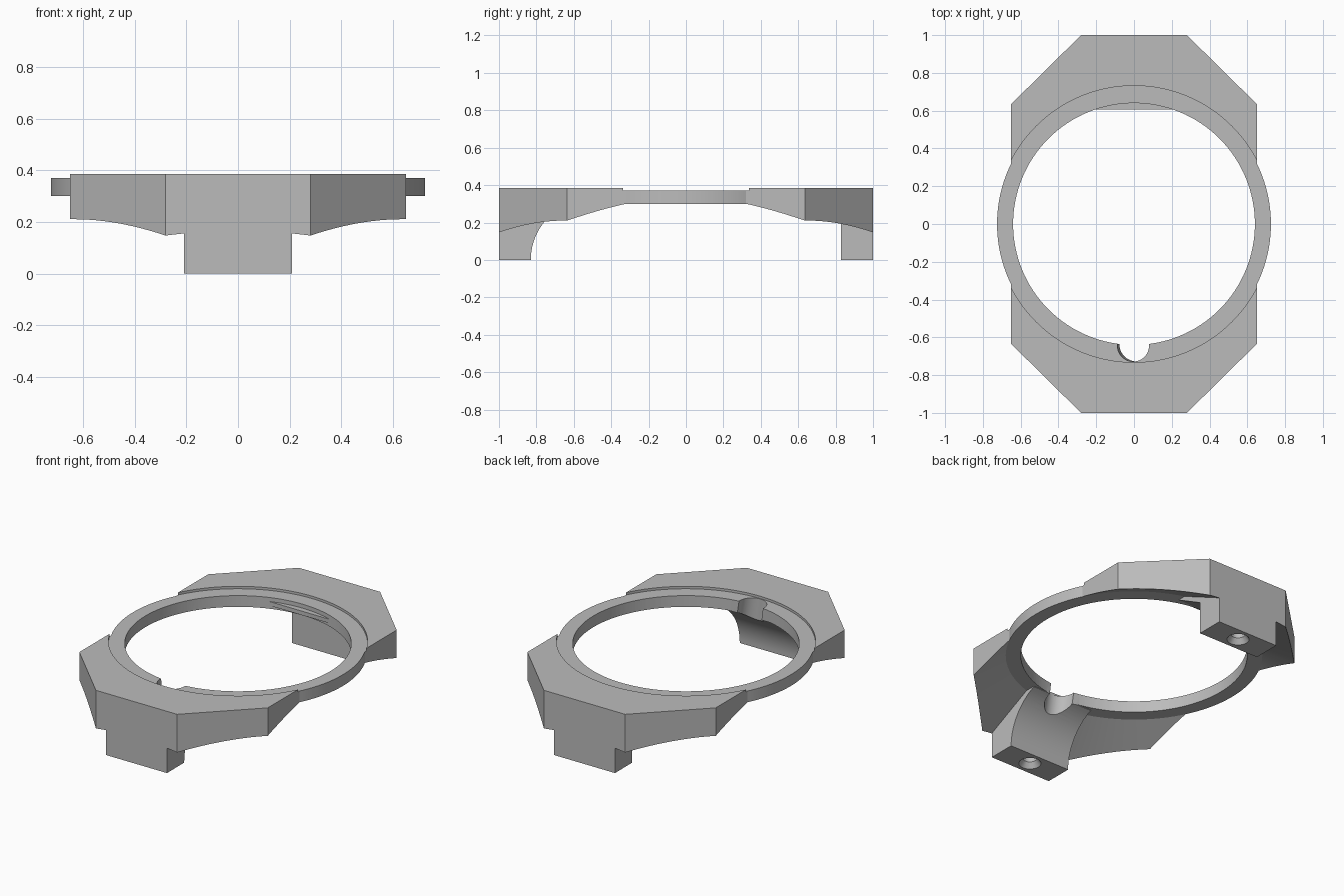
import bpy, bmesh, math
from mathutils import Matrix

if "Cube" in bpy.data.objects:
    bpy.data.objects.remove(bpy.data.objects["Cube"], do_unlink=True)

SEG = 128
grey = bpy.data.materials.new("plain grey")
grey.use_nodes = True
COLOUR = (0.5, 0.5, 0.5, 1)
grey.diffuse_color = COLOUR
grey.node_tree.nodes["Principled BSDF"].inputs["Base Color"].default_value = COLOUR


def finish(name, bm):
    bmesh.ops.remove_doubles(bm, verts=bm.verts, dist=1e-5)
    bmesh.ops.recalc_face_normals(bm, faces=bm.faces)
    me = bpy.data.meshes.new(name)
    bm.to_mesh(me)
    bm.free()
    me.materials.append(grey)
    ob = bpy.data.objects.new(name, me)
    bpy.context.collection.objects.link(ob)
    return ob


def prism(name, points, offset):
    """Extrude a closed outline of 3D points by an offset vector."""
    bm = bmesh.new()
    face = bm.faces.new([bm.verts.new(p) for p in points])
    new = bmesh.ops.extrude_face_region(bm, geom=[face], use_keep_orig=True)["geom"]
    bmesh.ops.translate(bm, vec=offset, verts=[v for v in new if isinstance(v, bmesh.types.BMVert)])
    return finish(name, bm)


def lathe(name, profile):
    """Turn a closed (radius, height) outline about the z axis."""
    bm = bmesh.new()
    vs = [bm.verts.new((r, 0, z)) for r, z in profile]
    es = [bm.edges.new((vs[i - 1], vs[i])) for i in range(len(vs))]
    bmesh.ops.spin(bm, geom=vs + es, cent=(0, 0, 0), axis=(0, 0, 1),
                   angle=math.tau, steps=SEG, use_merge=True)
    return finish(name, bm)


def rod(name, r1, r2, depth, matrix, segments=SEG):
    bm = bmesh.new()
    bmesh.ops.create_cone(bm, cap_ends=True, segments=segments, radius1=r1,
                          radius2=r2, depth=depth, matrix=matrix)
    return finish(name, bm)


def combine(target, tool, operation):
    mod = target.modifiers.new(operation.lower(), "BOOLEAN")
    mod.operation, mod.solver, mod.object = operation, "EXACT", tool
    bpy.context.view_layer.objects.active = target
    bpy.ops.object.modifier_apply(modifier=mod.name)
    bpy.data.objects.remove(tool, do_unlink=True)


# Ring and end plates: recessed top, conical underside
body = lathe("ring_bracket", [(0.5, 0.37), (0.732, 0.37), (0.732, 0.385), (1.15, 0.385),
                              (1.15, 0.093), (0.725, 0.3), (0.5, 0.3)])

# Front leg with a curved inner face
RAD = 0.32
arc = [(-0.83 + RAD * (1 - math.cos(a)), RAD * math.sin(a))
       for a in (math.radians(68) * i / 16 for i in range(17))]
front = [(-1.1, 0)] + arc + [(arc[-1][0], 0.34), (-1.1, 0.34)]
combine(body, prism("front_leg", [(-0.21, y, z) for y, z in front], (0.42, 0, 0)), "UNION")

# Central bore
combine(body, rod("bore", 0.64, 0.64, 2, Matrix()), "DIFFERENCE")

# Back leg with a sloped ledge reaching just inside the bore
back = [(1.1, 0), (0.83, 0), (0.83, 0.2), (0.605, 0.32), (0.605, 0.345), (1.1, 0.345)]
combine(body, prism("back_leg", [(-0.21, y, z) for y, z in back], (0.42, 0, 0)), "UNION")

# Outer outline: chamfered ends joined by the ring's round sides
R = 0.725
lim = math.acos(0.65 / R)
side = [(R * math.cos(a), R * math.sin(a)) for a in (lim * (i / 16 - 1) for i in range(33))]
half = [(0.28, -1), (0.65, -0.635)] + side + [(0.65, 0.635), (0.28, 1)]
outline = half + [(-x, -y) for x, y in half]
combine(body, prism("outline", [(x, y, -0.1) for x, y in outline], (0, 0, 1)), "INTERSECT")

# Slightly tilted notch at the front of the bore
tilt = Matrix.Translation((0, -0.645, 0.34)) @ Matrix.Rotation(math.radians(-8), 4, "Y")
combine(body, rod("notch", 0.083, 0.083, 0.6, tilt, 48), "DIFFERENCE")

# Countersunk screw holes under both legs
for y in (-0.915, 0.915):
    combine(body, rod("hole", 0.04, 0.04, 0.3, Matrix.Translation((0, y, 0.05)), 32), "DIFFERENCE")
    combine(body, rod("countersink", 0.07, 0.035, 0.05, Matrix.Translation((0, y, 0.015)), 32),
            "DIFFERENCE")

# Smooth the curves, keep the edges sharp
bpy.ops.object.select_all(action="DESELECT")
body.select_set(True)
bpy.context.view_layer.objects.active = body
bpy.ops.object.shade_smooth_by_angle(angle=math.radians(20))
